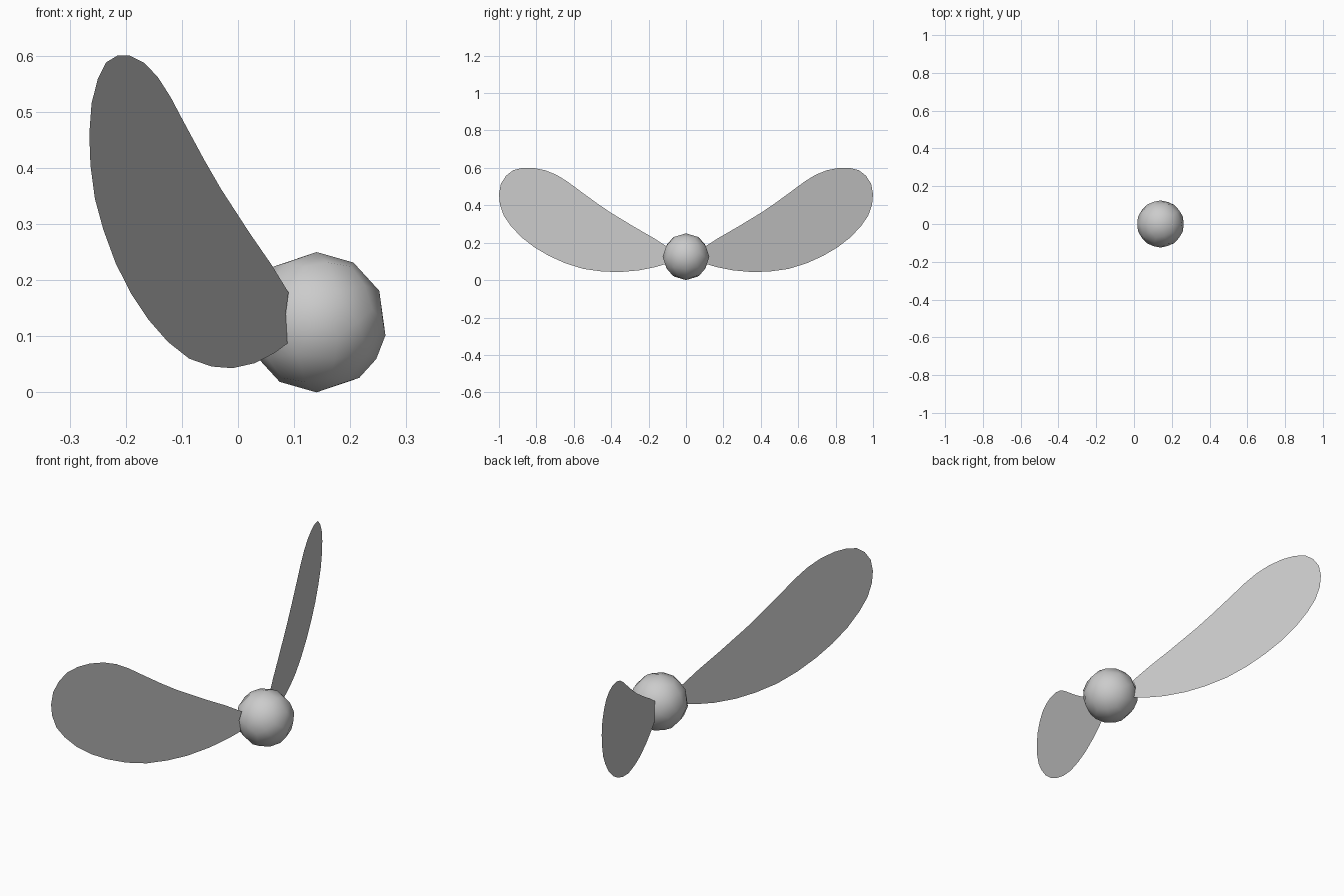
import bpy, bmesh

if "Cube" in bpy.data.objects:
    bpy.data.objects.remove(bpy.data.objects["Cube"])

R = 0.125                     # hub radius
HUB = (0.14, 0.0, 0.125)


def mesh_object(name, bm):
    mesh = bpy.data.meshes.new(name)
    bm.to_mesh(mesh)
    bm.free()
    obj = bpy.data.objects.new(name, mesh)
    bpy.context.collection.objects.link(obj)
    return obj


# Hub: icosahedron split into quads and pushed out to a sphere, smooth shaded
bm = bmesh.new()
bmesh.ops.create_icosphere(bm, subdivisions=1, radius=R)
for f in bm.faces:
    f.smooth = True
hub = mesh_object("hub", bm)
hub.location = HUB
sub = hub.modifiers.new("split", 'SUBSURF')
sub.subdivision_type = 'SIMPLE'
sub.levels = sub.render_levels = 1
cast = hub.modifiers.new("round", 'CAST')
cast.factor = 1.0
cast.use_radius_as_size = False
cast.size = R

# Blades: flat paddle outline as (x, z), lying in a swept-back vertical plane
outline = [(.09, .178), (.06, .227), (.02, .285), (-.03, .362), (-.06, .414),
           (-.1, .488), (-.12, .526), (-.143, .562), (-.167, .587), (-.193, .6),
           (-.215, .6), (-.235, .588), (-.25, .558), (-.261, .515), (-.265, .46),
           (-.263, .405), (-.255, .345), (-.24, .29), (-.218, .23), (-.19, .175),
           (-.16, .13), (-.125, .09), (-.087, .06), (-.047, .046), (-.01, .043),
           (.03, .052), (.065, .07), (.088, .087), (.085, .14)]
bm = bmesh.new()
bm.faces.new([bm.verts.new((x, 0.1 + (0.09 - x) * 0.9 / 0.355, z))
              for x, z in outline])
blades = mesh_object("blades", bm)
mirror = blades.modifiers.new("other side", 'MIRROR')
mirror.use_axis = (False, True, False)
mirror.use_mirror_merge = False
